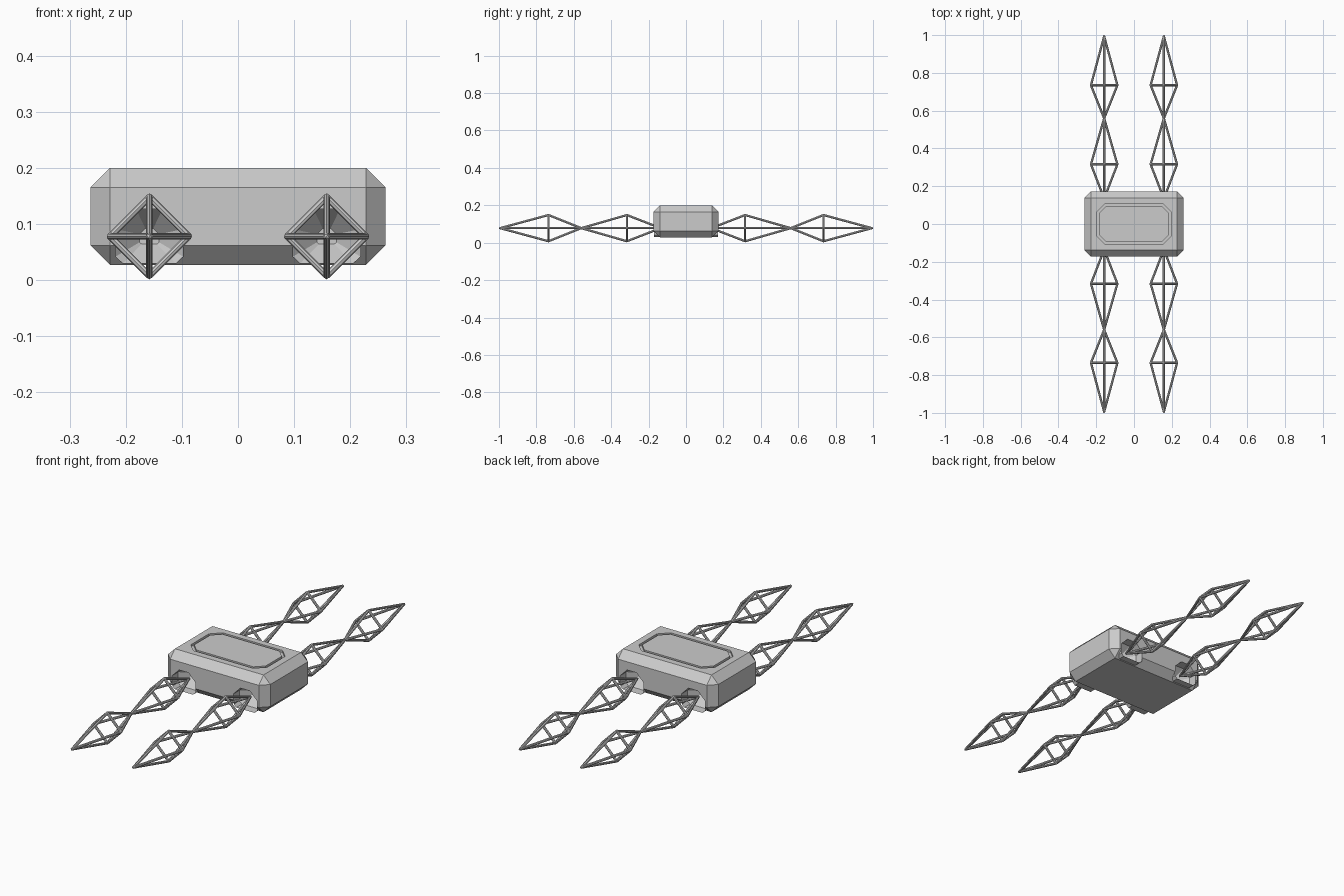
import bpy, bmesh
from mathutils import Vector, Matrix

if "Cube" in bpy.data.objects:
    bpy.data.objects.remove(bpy.data.objects["Cube"])

LEG_X, LEG_Z, ROD = 0.158, 0.078, 0.006


def make_object(name, bm):
    bmesh.ops.recalc_face_normals(bm, faces=bm.faces)
    mesh = bpy.data.meshes.new(name)
    bm.to_mesh(mesh)
    bm.free()
    ob = bpy.data.objects.new(name, mesh)
    bpy.context.collection.objects.link(ob)
    return ob


def loft(name, rings, open_start=False):
    bm = bmesh.new()
    loops = [[bm.verts.new(p) for p in ring] for ring in rings]
    n = len(loops[0])
    for a, b in zip(loops, loops[1:]):
        for i in range(n):
            bm.faces.new((a[i], a[(i + 1) % n], b[(i + 1) % n], b[i]))
    if not open_start:
        bm.faces.new(loops[0])
    bm.faces.new(loops[-1])
    return make_object(name, bm)


def cut(target, cutter):
    mod = target.modifiers.new("cut", 'BOOLEAN')
    mod.operation, mod.solver, mod.object = 'DIFFERENCE', 'EXACT', cutter
    bpy.context.view_layer.objects.active = target
    bpy.ops.object.modifier_apply(modifier=mod.name)
    bpy.data.objects.remove(cutter)


# Chamfered body
bm = bmesh.new()
bmesh.ops.create_cube(bm, size=1, matrix=Matrix.Translation((0, 0, 0.1135))
                      @ Matrix.Diagonal((0.526, 0.346, 0.173, 1)))
bmesh.ops.bevel(bm, geom=bm.edges[:], offset=0.035, segments=1, affect='EDGES')
body = make_object("body", bm)


# Lid groove and flush lid panel
def octagon(hx, hy, c, z):
    return [(hx, hy - c, z), (hx - c, hy, z), (c - hx, hy, z), (-hx, hy - c, z),
            (-hx, c - hy, z), (c - hx, -hy, z), (hx - c, -hy, z), (hx, c - hy, z)]


cut(body, loft("groove", [octagon(0.196, 0.108, 0.042, z) for z in (0.19, 0.22)]))
loft("lid_panel", [octagon(0.184, 0.096, 0.037, z) for z in (0.185, 0.2)])

# Leg socket profile
HALF = [(0.024, 0.049), (0.060, 0.013), (0.060, -0.036), (0.047, -0.048)]
PROFILE = HALF + [(-x, z) for x, z in reversed(HALF)]


def socket_ring(sx, sy, y, k):
    return [(sx * LEG_X + x * k, sy * y, LEG_Z + z * k) for x, z in PROFILE]


# Octahedral lattice strut
def rod(bm, a, b):
    a, b = Vector(a), Vector(b)
    d = b - a
    m = Matrix.Translation((a + b) / 2) @ d.to_track_quat('Z', 'Y').to_matrix().to_4x4()
    bmesh.ops.create_cone(bm, cap_ends=True, segments=8, radius1=ROD, radius2=ROD,
                          depth=d.length, matrix=m)


def lattice(name, x, sy, inner, wide, outer):
    bm = bmesh.new()
    h = 0.07
    ends = [(x, sy * inner, LEG_Z), (x, sy * outer, LEG_Z)]
    ring = [(x + dx * h, sy * wide, LEG_Z + dz * h)
            for dx, dz in ((1, 0), (0, 1), (-1, 0), (0, -1))]
    for i, p in enumerate(ring):
        rod(bm, p, ring[(i + 1) % 4])
        for e in ends:
            rod(bm, p, e)
    for p in ring + ends:
        bmesh.ops.create_icosphere(bm, subdivisions=1, radius=ROD * 1.1,
                                   matrix=Matrix.Translation(p))
    make_object(name, bm)


# Four sockets and legs
for sy, end in ((-1, "front"), (1, "back")):
    for sx, side in ((-1, "left"), (1, "right")):
        tag = f"{end}_{side}"
        cut(body, loft("socket_cutter", [socket_ring(sx, sy, y, k) for y, k in
                                         ((0.2, 1), (0.13, 1), (0.085, 0.3))]))
        shell = loft(tag + "_socket", [socket_ring(sx, sy, y, k) for y, k in
                                       ((0.172, 0.99), (0.13, 0.99), (0.086, 0.29))],
                     open_start=True)
        # Shell faces look into the socket
        shell.data.flip_normals()
        lattice(tag + "_upper_leg", sx * LEG_X, sy, 0.135, 0.316, 0.56)
        lattice(tag + "_lower_leg", sx * LEG_X, sy, 0.56, 0.735, 0.994)
